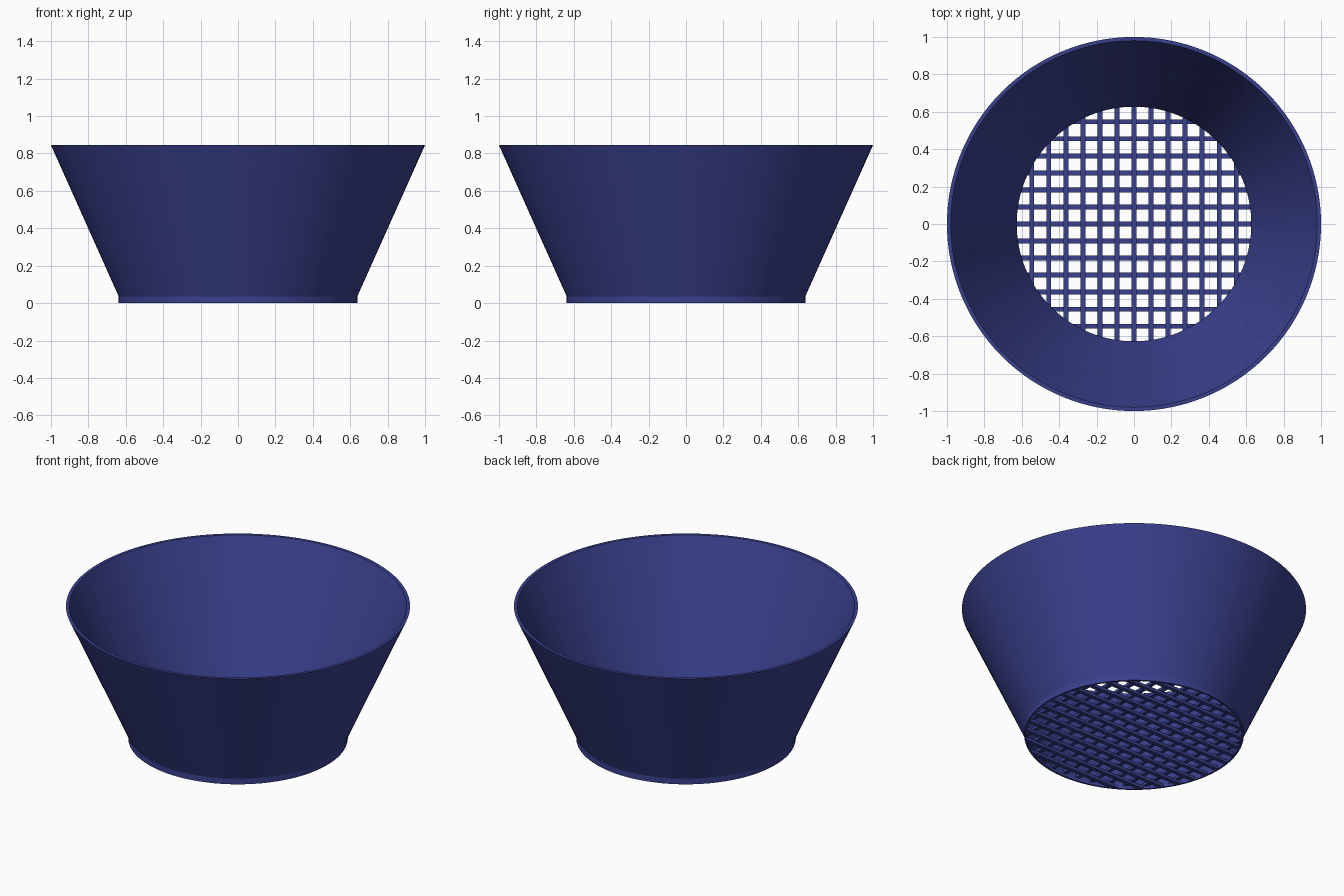
import bpy, bmesh, math

if "Cube" in bpy.data.objects:
    bpy.data.objects.remove(bpy.data.objects["Cube"])

blue = bpy.data.materials.new("dark blue")
blue.diffuse_color = (0.042, 0.052, 0.27, 1)
blue.use_nodes = True
blue.node_tree.nodes["Principled BSDF"].inputs["Base Color"].default_value = blue.diffuse_color


def finish(name, bm):
    bmesh.ops.recalc_face_normals(bm, faces=bm.faces)
    mesh = bpy.data.meshes.new(name)
    bm.to_mesh(mesh)
    bm.free()
    mesh.materials.append(blue)
    obj = bpy.data.objects.new(name, mesh)
    bpy.context.collection.objects.link(obj)
    return obj


# Flared wall with a short straight foot, as a closed lathe profile (radius, height)
profile = [(0.638, 0), (0.638, 0.036), (1.0, 0.845), (0.98, 0.845), (0.627, 0.036), (0.627, 0)]
SEGMENTS = 128
bm = bmesh.new()
rings = []
for i in range(SEGMENTS):
    a = 2 * math.pi * i / SEGMENTS
    rings.append([bm.verts.new((r * math.cos(a), r * math.sin(a), z)) for r, z in profile])
n = len(profile)
for i in range(SEGMENTS):
    a, b = rings[i], rings[(i + 1) % SEGMENTS]
    for j in range(n):
        k = (j + 1) % n
        bm.faces.new((a[j], b[j], b[k], a[k]))
wall = finish("basket_wall", bm)
bpy.context.view_layer.objects.active = wall
wall.select_set(True)
bpy.ops.object.shade_smooth_by_angle(angle=math.radians(20))


# Floor grid: two stacked layers of bars, each trimmed to the round opening
def bar_layer(name, along_x, z0, z1, width=0.025, pitch=0.091, radius=0.632):
    bm = bmesh.new()
    for i in range(-6, 7):
        c = i * pitch
        corners = []
        for side, end in ((-1, -1), (1, -1), (1, 1), (-1, 1)):
            v = c + side * width / 2
            u = end * math.sqrt(radius ** 2 - v ** 2)
            corners.append((u, v) if along_x else (v, u))
        low = [bm.verts.new((x, y, z0)) for x, y in corners]
        top = [bm.verts.new((x, y, z1)) for x, y in corners]
        bm.faces.new(low)
        bm.faces.new(top)
        for j in range(4):
            k = (j + 1) % 4
            bm.faces.new((low[j], low[k], top[k], top[j]))
    return finish(name, bm)


bar_layer("lower_floor_bars", True, 0.0, 0.019)
bar_layer("upper_floor_bars", False, 0.018, 0.037)
